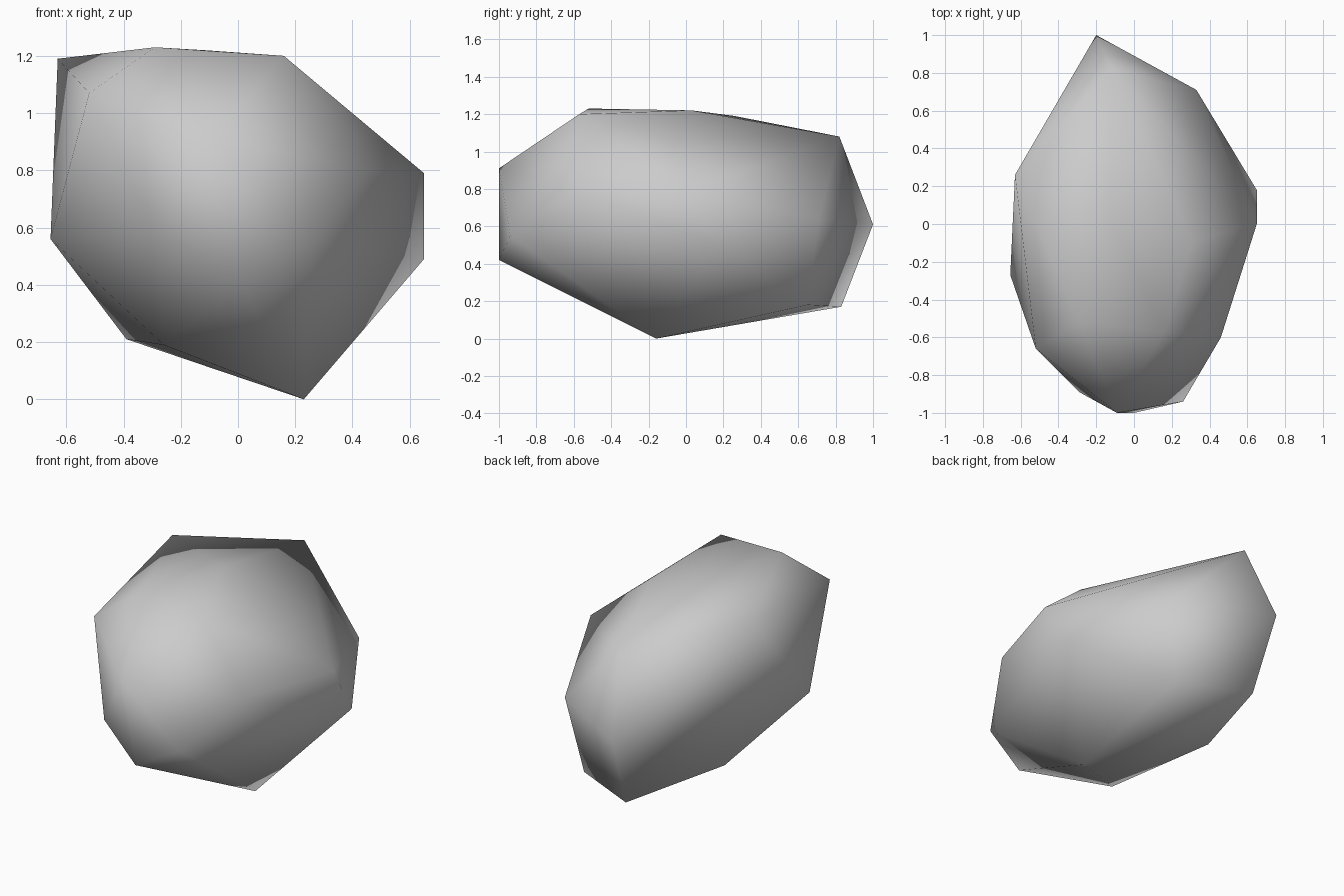
import bpy
import bmesh

# Remove the default cube only
cube = bpy.data.objects.get("Cube")
if cube:
    bpy.data.objects.remove(cube, do_unlink=True)


def flat_material(name, colour):
    """Plain single-colour material for viewport and render."""
    material = bpy.data.materials.new(name)
    material.use_nodes = True
    material.diffuse_color = colour
    shader = material.node_tree.nodes["Principled BSDF"]
    shader.inputs["Base Color"].default_value = colour
    shader.inputs["Roughness"].default_value = 0.9
    return material


def faceted_stone(name, corner_groups, material):
    """Wrap a tight skin of triangles round the stone's corners."""
    mesh = bpy.data.meshes.new(name)
    bm = bmesh.new()
    for corners in corner_groups.values():
        for corner in corners:
            bm.verts.new(corner)
    hull = bmesh.ops.convex_hull(bm, input=bm.verts[:], use_existing_faces=False)
    # Drop any corner that fell inside the skin
    unused = [v for v in bm.verts if not v.link_faces]
    bmesh.ops.delete(bm, geom=unused, context="VERTS")
    bmesh.ops.recalc_face_normals(bm, faces=bm.faces[:])
    # Soft shading rolls across the broad chipped planes
    for face in bm.faces:
        face.smooth = True
    bm.to_mesh(mesh)
    bm.free()
    mesh.materials.append(material)
    stone = bpy.data.objects.new(name, mesh)
    bpy.context.collection.objects.link(stone)
    return stone


# Corners of the boulder, grouped by the region they shape
boulder_corners = {
    "crown": [(-.63, .26, 1.19), (-.29, -.52, 1.23), (.16, -.57, 1.2),
              (-.12, .03, 1.22), (.31, -.09, 1.07), (-.12, .82, 1.08)],
    "blunt_front": [(-.09, -1, .91), (0, -1, .42), (.26, -.94, .55),
                    (-.29, -.89, .58), (-.52, -.66, 1.07)],
    "flanks": [(.65, .18, .49), (.65, 0, .79), (.46, -.6, .8),
               (-.655, -.27, .56)],
    "pointed_back": [(-.2, 1, .61), (.33, .71, .64), (-.17, .83, .17)],
    "underside": [(.23, -.16, 0), (-.39, .18, .21), (-.26, -.5, .19),
                  (.24, .65, .18)],
}

stone_grey = flat_material("stone grey", (0.6, 0.6, 0.6, 1))
faceted_stone("boulder", boulder_corners, stone_grey)
